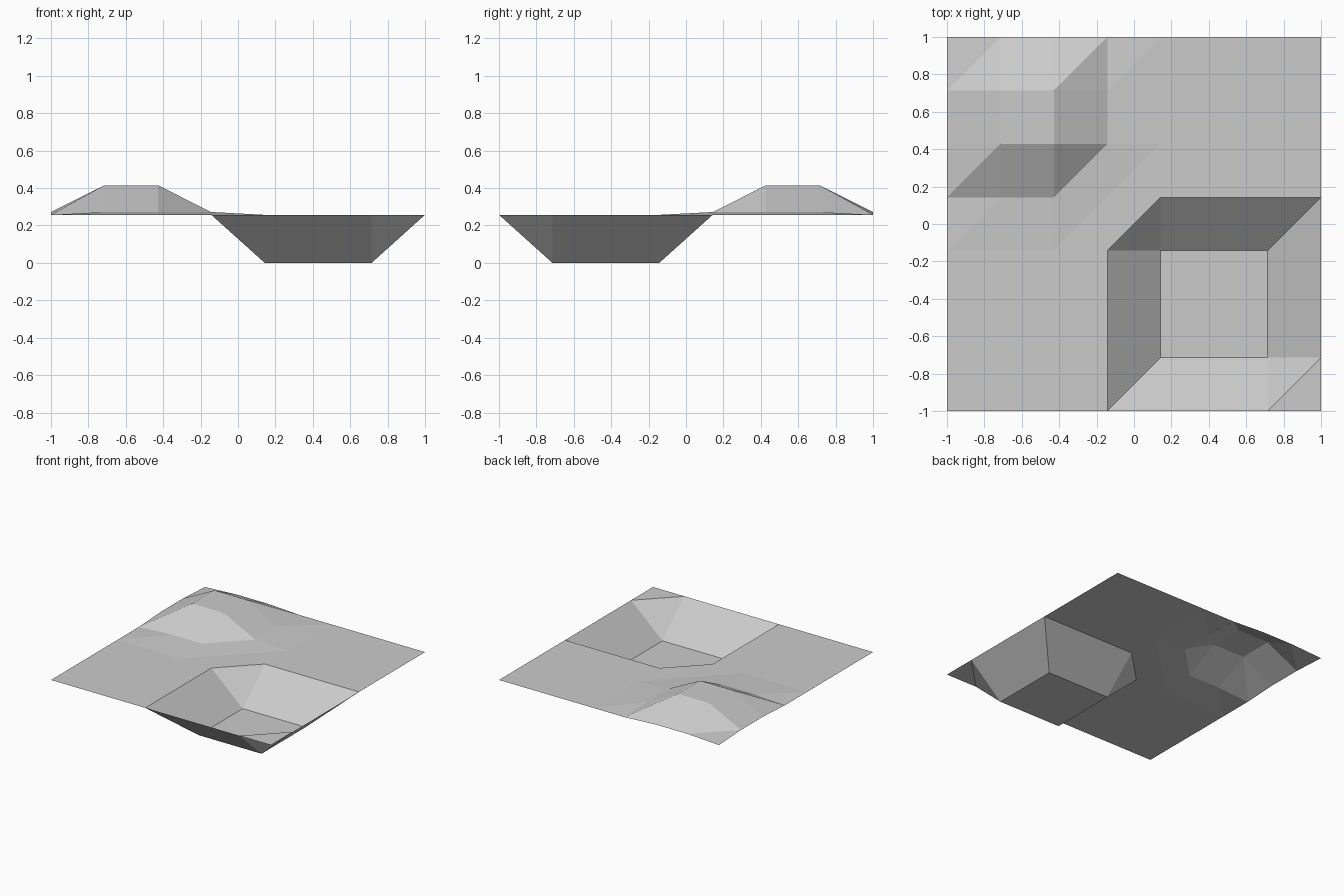
import bpy
import bmesh

cube = bpy.data.objects.get("Cube")
if cube:
    bpy.data.objects.remove(cube, do_unlink=True)

CELLS = 7
GROUND, HILLTOP, HILL_FOOT, PIT_FLOOR = 0.257, 0.415, 0.272, 0.0


def height(col, row):
    """Height of a grid point, counted from the front left corner of the sheet."""
    # Sunken square pit
    if 4 <= col <= 6 and 1 <= row <= 3:
        return PIT_FLOOR
    # Raised hill with a slightly lifted foot on its four sides
    away_x = max(1 - col, col - 2, 0)
    away_y = max(5 - row, row - 6, 0)
    if away_x + away_y == 0:
        return HILLTOP
    if away_x + away_y == 1:
        return HILL_FOOT
    return GROUND


def make_material(name, color):
    mat = bpy.data.materials.new(name)
    mat.use_nodes = True
    mat.diffuse_color = color
    mat.node_tree.nodes["Principled BSDF"].inputs["Base Color"].default_value = color
    return mat


# Terrain sheet: square grid, every cell split along the same diagonal
bm = bmesh.new()
step = 2 / CELLS
grid = [[bm.verts.new((col * step - 1, row * step - 1, height(col, row)))
         for col in range(CELLS + 1)] for row in range(CELLS + 1)]
for row in range(CELLS):
    for col in range(CELLS):
        a, b = grid[row][col], grid[row][col + 1]
        c, d = grid[row + 1][col + 1], grid[row + 1][col]
        bm.faces.new((a, b, c))
        bm.faces.new((a, c, d))

mesh = bpy.data.meshes.new("terrain_sheet")
bm.to_mesh(mesh)
bm.free()
mesh.materials.append(make_material("light grey", (0.6, 0.6, 0.6, 1)))
terrain = bpy.data.objects.new("terrain_sheet", mesh)
bpy.context.collection.objects.link(terrain)
